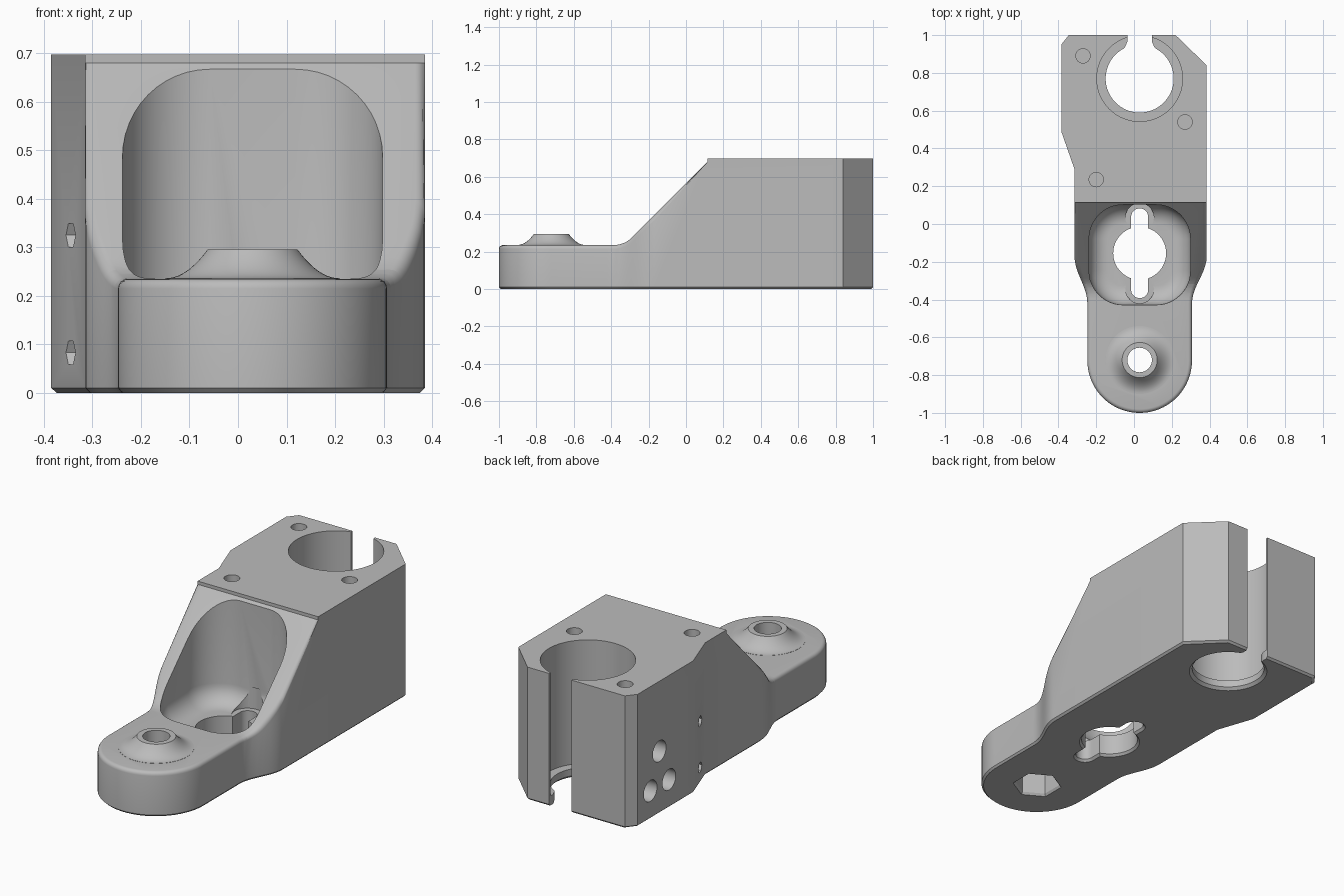
import bpy, bmesh, math
from math import sin, cos, pi

if "Cube" in bpy.data.objects:
    bpy.data.objects.remove(bpy.data.objects["Cube"])

CX = 0.03            # centre line of the bores
TOP, PAD, FLOOR = 0.697, 0.235, 0.12


# ---------- helpers ----------
def loft(name, rings):
    """Closed solid skinned through rings of equal point count."""
    bm = bmesh.new()
    vs = [[bm.verts.new(p) for p in ring] for ring in rings]
    n = len(vs[0])
    for a, b in zip(vs, vs[1:]):
        for i in range(n):
            j = (i + 1) % n
            bm.faces.new((a[i], a[j], b[j], b[i]))
    bm.faces.new(vs[0])
    bm.faces.new(vs[-1])
    bmesh.ops.recalc_face_normals(bm, faces=bm.faces)
    me = bpy.data.meshes.new(name)
    bm.to_mesh(me)
    bm.free()
    ob = bpy.data.objects.new(name, me)
    bpy.context.collection.objects.link(ob)
    return ob


def ring(x, y, z, r, n=64, turn=0.0):
    return [(x + r * cos(turn + 2 * pi * i / n), y + r * sin(turn + 2 * pi * i / n), z)
            for i in range(n)]


def lathe(name, x, y, profile, n=64, turn=0.0):
    return loft(name, [ring(x, y, z, r, n, turn) for r, z in profile])


def rounded_rect(x, y, z, hx, hy, r, n=12):
    pts = []
    for k, (sx, sy) in enumerate(((1, 1), (-1, 1), (-1, -1), (1, -1))):
        for i in range(n + 1):
            a = pi / 2 * (k + i / n)
            pts.append((x + sx * (hx - r) + r * cos(a), y + sy * (hy - r) + r * sin(a), z))
    return pts


def side_hole(y, z, r, x0, x1, n, turn=0.0):
    flat = ring(y, z, 0, r, n, turn)
    return loft("side_hole", [[(x, p, q) for p, q, _ in flat] for x in (x0, x1)])


def combine(target, tool, op="DIFFERENCE"):
    mod = target.modifiers.new("cut", "BOOLEAN")
    mod.object, mod.operation, mod.solver = tool, op, "EXACT"
    dg = bpy.context.evaluated_depsgraph_get()
    me = bpy.data.meshes.new_from_object(target.evaluated_get(dg))
    target.modifiers.clear()
    target.data = me
    bpy.data.objects.remove(tool)


# ---------- body: plan outline extruded ----------
def shoulder(x_wide, x_pad, n=10):
    """Smooth S from the wide body to the narrower front pad."""
    return [(x_wide + (x_pad - x_wide) * (1 - cos(pi * i / n)) / 2, -0.17 - 0.25 * i / n)
            for i in range(n + 1)]


R_PAD = 0.277
outline = [(0.22, 1), (0.385, 0.84)] + shoulder(0.385, CX + R_PAD)
outline += [(CX + R_PAD * cos(a), -0.723 - R_PAD * sin(a))
            for a in (pi * i / 40 for i in range(41))]
outline += shoulder(-0.315, CX - R_PAD)[::-1]
outline += [(-0.315, 0.29), (-0.385, 0.49), (-0.385, 0.95), (-0.345, 1)]
foot = [(CX + (x - CX) * 0.972, y * 0.99, 0) for x, y in outline]
body = loft("motor_mount_bracket",
            [foot] + [[(x, y, z) for x, y in outline] for z in (0.01, TOP)])

# ramp and pad: remove everything above the side profile
p0, p1, p2 = (-0.39, PAD), (-0.33, PAD), (-0.288, PAD + 0.042)
bend = [tuple((1 - t) ** 2 * a + 2 * t * (1 - t) * b + t * t * c
              for a, b, c in zip(p0, p1, p2)) for t in (i / 6 for i in range(7))]
side = [(-1.2, PAD)] + bend + [(0.115, 0.68), (0.115, 0.9), (-1.2, 0.9)]
combine(body, loft("ramp_cutter", [[(x, y, z) for y, z in side] for x in (-1, 1)]))

# soften the outer edge of the pad and ramp
bm = bmesh.new()
bm.from_mesh(body.data)
bmesh.ops.remove_doubles(bm, verts=bm.verts, dist=0.0005)
rim = []
for e in bm.edges:
    mid = (e.verts[0].co + e.verts[1].co) / 2
    if len(e.link_faces) == 2 and mid.z > 0.2 and mid.y < 0.11:
        nz = sorted(f.normal.z for f in e.link_faces)
        if abs(nz[0]) < 0.1 and nz[1] > 0.3:
            rim.append(e)
bmesh.ops.bevel(bm, geom=rim, offset=0.02, segments=4, profile=0.5,
                affect="EDGES", clamp_overlap=False)
bm.to_mesh(body.data)
bm.free()

# ---------- boss with flared base ----------
flare = [(0.093 + 0.087 * t, PAD + 0.001 + 0.059 * (1 - t) ** 2)
         for t in (i / 10 for i in range(11))]
combine(body, lathe("boss", CX, -0.72, flare + [(0.18, 0.2)]), "UNION")
combine(body, lathe("boss_hole", CX, -0.72, [(0.065, -0.1), (0.065, 0.4)]))
combine(body, lathe("hex_nut_pocket", CX, -0.72,
                    [(0.13, -0.01), (0.113, 0.012), (0.113, 0.12)], 6, pi / 2))

# ---------- pocket with filleted floor ----------
FIL = 0.1
levels = []
for i in range(9):
    a = pi / 2 * i / 8
    d = FIL * (1 - sin(a))
    levels.append(rounded_rect(CX, -0.163, FLOOR + FIL * (1 - cos(a)),
                               0.268 - d, 0.265 - d, 0.18 - d))
levels.append(rounded_rect(CX, -0.163, 0.9, 0.268, 0.265, 0.18))
combine(body, loft("pocket", levels))

# double keyhole through the pocket floor
combine(body, lathe("keyhole", CX, -0.155,
                    [(0.16, -0.01), (0.14, 0.012), (0.14, 0.24)]))
combine(body, loft("keyhole_slot", [
    rounded_rect(CX, -0.155, z, 0.045 + d, 0.237 + d, 0.044 + d)
    for z, d in ((-0.01, 0.02), (0.012, 0), (0.3, 0))]))
for y in (0.035, -0.345):
    combine(body, lathe("screw_head_recess", CX, y, [(0.075, FLOOR - 0.002), (0.075, 0.232)]))

# ---------- main bore, bottom lip and rear slot ----------
combine(body, lathe("bore", CX, 0.77, [(0.205, -0.01), (0.18, 0.014), (0.18, 0.05),
                                       (0.227, 0.05), (0.227, 0.9)], 96))
mouth = [(0.065, 1.1), (0.065, 0.965), (0.078, 0.935), (0.115, 0.9), (0.115, 0.8)]
mouth = [(CX + x, y) for x, y in mouth] + [(CX - x, y) for x, y in reversed(mouth)]
combine(body, loft("lip_mouth", [[(x, y, z) for x, y in mouth] for z in (-0.1, 0.06)]))
combine(body, loft("rear_slot", [rounded_rect(CX, 0.97, z, 0.065, 0.17, 0.01, 2)
                                 for z in (-0.1, 0.9)]))

# ---------- fastener holes ----------
for x, y in ((-0.27, 0.89), (0.27, 0.54), (-0.2, 0.235)):
    combine(body, lathe("top_hole", x, y, [(0.038, 0.45), (0.038, 0.9)], 32))
for y, z in ((0.77, 0.33), (0.69, 0.15), (0.845, 0.15)):
    combine(body, side_hole(y, z, 0.055, -0.5, -0.27, 32))
for z in (0.325, 0.083):
    combine(body, side_hole(0.375, z, 0.028, -0.5, -0.24, 6))

# ---------- colour and shading ----------
mat = bpy.data.materials.new("plain_grey")
grey = (0.5, 0.5, 0.5, 1)
mat.use_nodes = True
mat.diffuse_color = grey
mat.node_tree.nodes["Principled BSDF"].inputs["Base Color"].default_value = grey
body.data.materials.clear()
body.data.materials.append(mat)
bpy.context.view_layer.objects.active = body
body.select_set(True)
bpy.ops.object.shade_smooth_by_angle(angle=math.radians(30))
